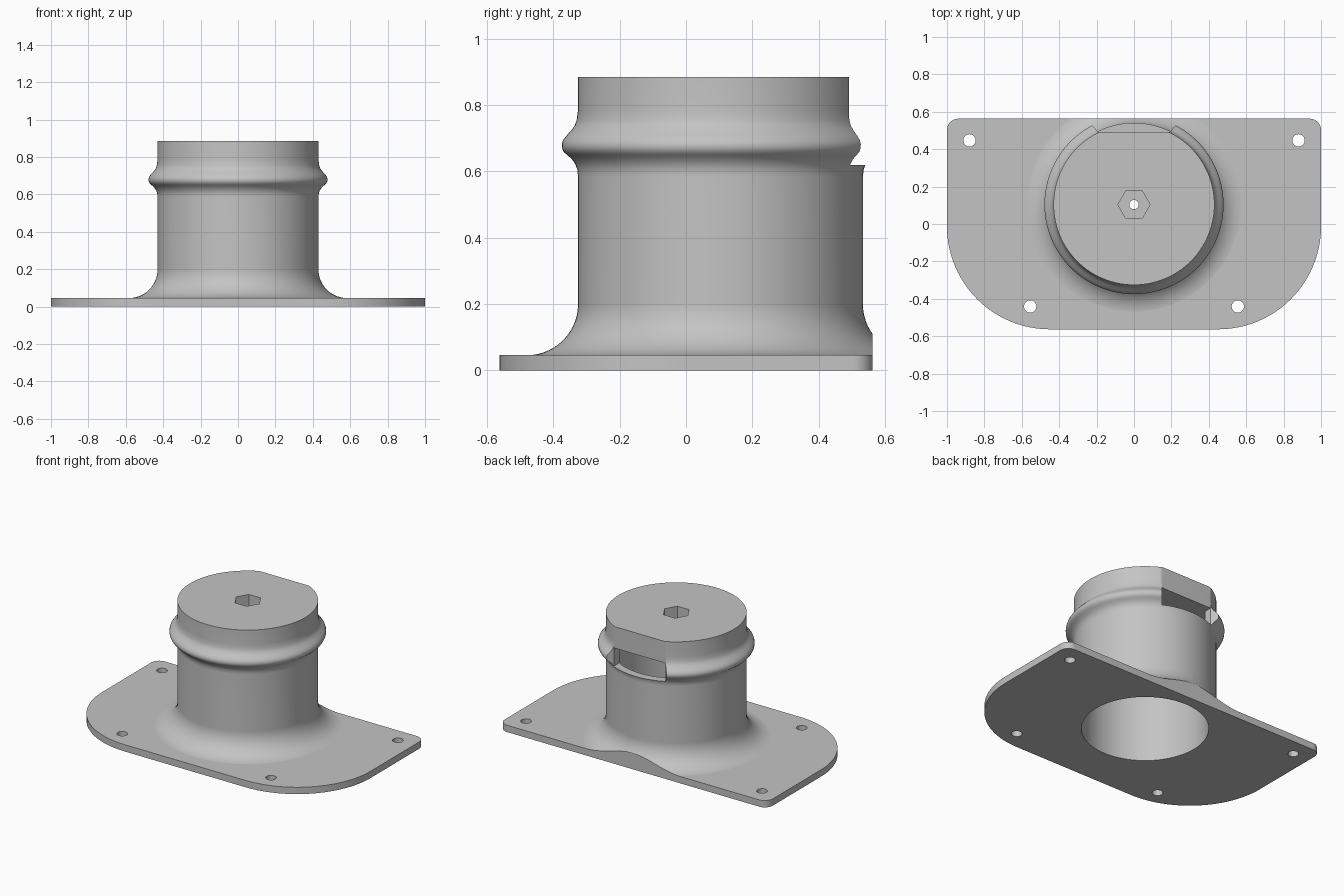
import bpy, bmesh, math

if "Cube" in bpy.data.objects:
    bpy.data.objects.remove(bpy.data.objects["Cube"])

CY = 0.104          # y of the tube axis
R_TUBE = 0.43
T = 0.046           # plate thickness
HALF_Y = 0.563

grey = bpy.data.materials.new("grey plastic")
grey.diffuse_color = (0.55, 0.55, 0.55, 1)
grey.use_nodes = True
grey.node_tree.nodes["Principled BSDF"].inputs["Base Color"].default_value = grey.diffuse_color


def finish(bm, name):
    bmesh.ops.recalc_face_normals(bm, faces=bm.faces[:])
    me = bpy.data.meshes.new(name)
    bm.to_mesh(me)
    bm.free()
    ob = bpy.data.objects.new(name, me)
    me.materials.append(grey)
    bpy.context.collection.objects.link(ob)
    return ob


def prism(name, outline, z0, z1):
    bm = bmesh.new()
    face = bm.faces.new([bm.verts.new((x, y, z0)) for x, y in outline])
    new = bmesh.ops.extrude_face_region(bm, geom=[face])["geom"]
    for v in new:
        if isinstance(v, bmesh.types.BMVert):
            v.co.z = z1
    return finish(bm, name)


def arc(cx, cy, r, a0, a1, n):
    return [(cx + r * math.cos(math.radians(a0 + (a1 - a0) * i / n)),
             cy + r * math.sin(math.radians(a0 + (a1 - a0) * i / n)))
            for i in range(n + 1)]


def circle(cx, cy, r, n):
    return arc(cx, cy, r, 0, 360, n)[:-1]


def lathe(name, profile, n):
    # rings of a profile that starts and ends away from the axis, capped
    bm = bmesh.new()
    rings = [[bm.verts.new((x, y, z)) for x, y in circle(0, CY, r, n)]
             for r, z in profile]
    for a, b in zip(rings, rings[1:]):
        for i in range(n):
            j = (i + 1) % n
            bm.faces.new((a[i], a[j], b[j], b[i]))
    bm.faces.new(rings[0][::-1])
    bm.faces.new(rings[-1])
    return finish(bm, name)


def boolean(target, tool, operation):
    tool.hide_render = True
    mod = target.modifiers.new(operation, 'BOOLEAN')
    mod.operation, mod.solver, mod.object = operation, 'EXACT', tool
    bpy.context.view_layer.objects.active = target
    bpy.ops.object.modifier_apply(modifier=mod.name)
    bpy.data.objects.remove(tool)


# mounting plate: small back corners, large front corners
rb, rf = 0.06, 0.55
outline = (arc(1 - rb, HALF_Y - rb, rb, 0, 90, 8)
           + arc(-1 + rb, HALF_Y - rb, rb, 90, 180, 8)
           + arc(-1 + rf, -HALF_Y + rf, rf, 180, 270, 24)
           + arc(1 - rf, -HALF_Y + rf, rf, 270, 360, 24))
body = prism("flanged_spigot", outline, 0, T)

# tube with flared foot and raised bead
flare = 0.154
profile = [(R_TUBE + flare, 0.02)]
profile += arc(R_TUBE + flare, T + flare - 0.0005, flare, 270, 180, 14)
profile += [(0.43, 0.585), (0.432, 0.605), (0.438, 0.622), (0.449, 0.638),
            (0.463, 0.65), (0.473, 0.659), (0.478, 0.67), (0.479, 0.682),
            (0.475, 0.695), (0.465, 0.708), (0.451, 0.723), (0.44, 0.738),
            (0.434, 0.755), (0.43, 0.785), (0.43, 0.885)]
tube = lathe("tube", profile, 128)

# trim the flared foot flush with the back edge of the plate
boolean(tube, prism("back_trim", [(-1, HALF_Y), (1, HALF_Y), (1, 1), (-1, 1)],
                    -0.1, 0.3), 'DIFFERENCE')
boolean(body, tube, 'UNION')

# bore from below, leaving a closed cap
boolean(body, prism("bore", circle(0, CY, 0.384, 128), -0.1, 0.74), 'DIFFERENCE')

# flat on the back of the cap, with slanted ends through the bead
boolean(body, prism("cap_flat", [(-0.191, 0.492), (0.191, 0.492), (0.29, 0.6),
                                 (-0.29, 0.6)], 0.619, 1), 'DIFFERENCE')
# window through the wall below the cap
boolean(body, prism("window", [(-0.191, 0.3), (0.191, 0.3), (0.191, 0.5),
                               (-0.191, 0.5)], 0.619, 0.74), 'DIFFERENCE')

# hexagonal nut pocket and bolt hole in the cap
boolean(body, prism("nut_pocket", circle(0, CY, 0.086, 6), 0.79, 1), 'DIFFERENCE')
boolean(body, prism("bolt_hole", circle(0, CY, 0.025, 24), 0.6, 1), 'DIFFERENCE')

# screw holes in the plate
for x, y in ((0.88, 0.447), (0.555, -0.441)):
    for side in (-1, 1):
        boolean(body, prism("screw_hole", circle(side * x, y, 0.033, 24),
                            -0.1, 0.1), 'DIFFERENCE')

# smooth curved walls, crisp edges
bpy.ops.object.select_all(action='DESELECT')
body.select_set(True)
bpy.context.view_layer.objects.active = body
bpy.ops.object.shade_smooth_by_angle(angle=math.radians(30))
weighted = body.modifiers.new("weighted normals", 'WEIGHTED_NORMAL')
weighted.keep_sharp = True
